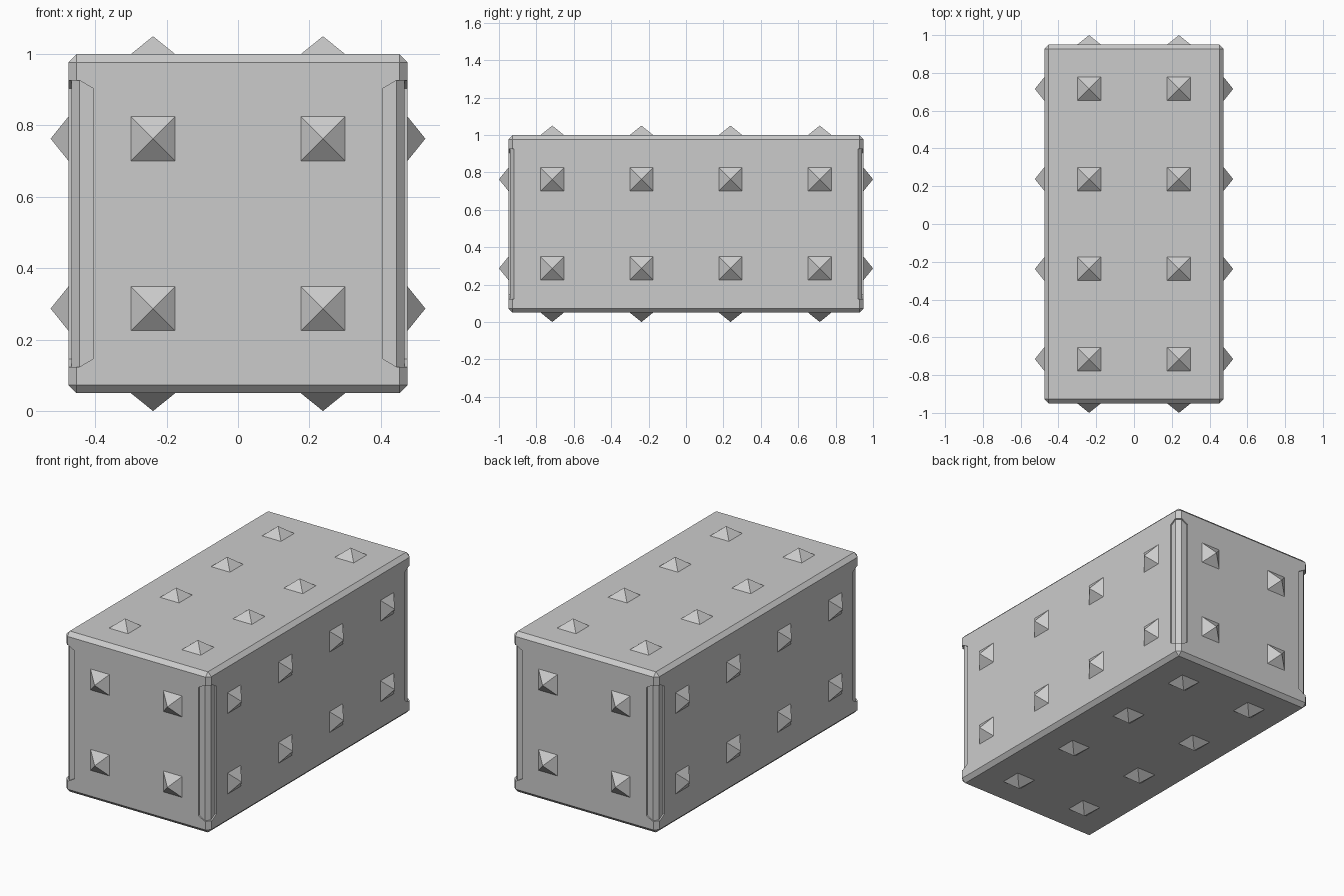
import bpy, bmesh
from mathutils import Vector

if "Cube" in bpy.data.objects:
    bpy.data.objects.remove(bpy.data.objects["Cube"])

HALF = Vector((0.475, 0.95, 0.475))   # half size of the block
CENTRE = Vector((0, 0, 0.525))
SPIKE_HALF, SPIKE_H = 0.062, 0.05


def make_object(name, bm):
    bmesh.ops.recalc_face_normals(bm, faces=bm.faces)
    mesh = bpy.data.meshes.new(name)
    bm.to_mesh(mesh)
    bm.free()
    ob = bpy.data.objects.new(name, mesh)
    bpy.context.collection.objects.link(ob)
    return ob


# block: box with chamfered edges
bm = bmesh.new()
bmesh.ops.create_cube(bm, size=1)
for v in bm.verts:
    v.co = Vector(2 * v.co[i] * HALF[i] for i in range(3)) + CENTRE
bmesh.ops.bevel(bm, geom=bm.edges[:], offset=0.023, segments=1, affect='EDGES')
block = make_object("block", bm)

# corner recess cutter: inner and outer profile, as distance in from the x and y sides
inner = [(0.069, 0.008), (0.031, 0.008), (0.008, 0.031), (0.008, 0.069)]
outer = [(0.069, -0.05), (0.031, -0.05), (-0.05, 0.031), (-0.05, 0.069)]
reach = [0.379, 0.401, 0.401, 0.379]   # half length, shorter at the sides
bm = bmesh.new()
for sx in (-1, 1):
    for sy in (-1, 1):
        def ring(profile, sz):
            return [bm.verts.new((sx * (HALF.x - a), sy * (HALF.y - b), CENTRE.z + sz * r))
                    for (a, b), r in zip(profile, reach)]
        rings = [ring(inner, -1), ring(outer, -1), ring(outer, 1), ring(inner, 1)]
        for k in range(4):
            p, q = rings[k], rings[(k + 1) % 4]
            for i in range(3):
                bm.faces.new((p[i], p[i + 1], q[i + 1], q[i]))
        for i in (0, 3):
            bm.faces.new([r[i] for r in rings])
cutter = make_object("corner_cutter", bm)
cutter.hide_render = True

mod = block.modifiers.new("corner_recess", 'BOOLEAN')
mod.operation = 'DIFFERENCE'
mod.solver = 'EXACT'
mod.object = cutter
bpy.context.view_layer.objects.active = block
bpy.ops.object.modifier_apply(modifier=mod.name)
bpy.data.objects.remove(cutter)

# pyramid spikes on all six sides
STEPS = [(-0.238, 0.238), (-0.715, -0.238, 0.238, 0.715), (-0.238, 0.238)]
bm = bmesh.new()
for axis in range(3):
    u, w = (axis + 1) % 3, (axis + 2) % 3
    for sign in (-1, 1):
        for a in STEPS[u]:
            for b in STEPS[w]:
                def point(da, db, h):
                    p = CENTRE.copy()
                    p[axis] += sign * (HALF[axis] + h)
                    p[u] += a + da * SPIKE_HALF
                    p[w] += b + db * SPIKE_HALF
                    return bm.verts.new(p)
                base = [point(x, y, 0) for x, y in ((-1, -1), (1, -1), (1, 1), (-1, 1))]
                tip = point(0, 0, SPIKE_H)
                bm.faces.new(base)
                for i in range(4):
                    bm.faces.new((base[i], base[(i + 1) % 4], tip))
make_object("spikes", bm)
